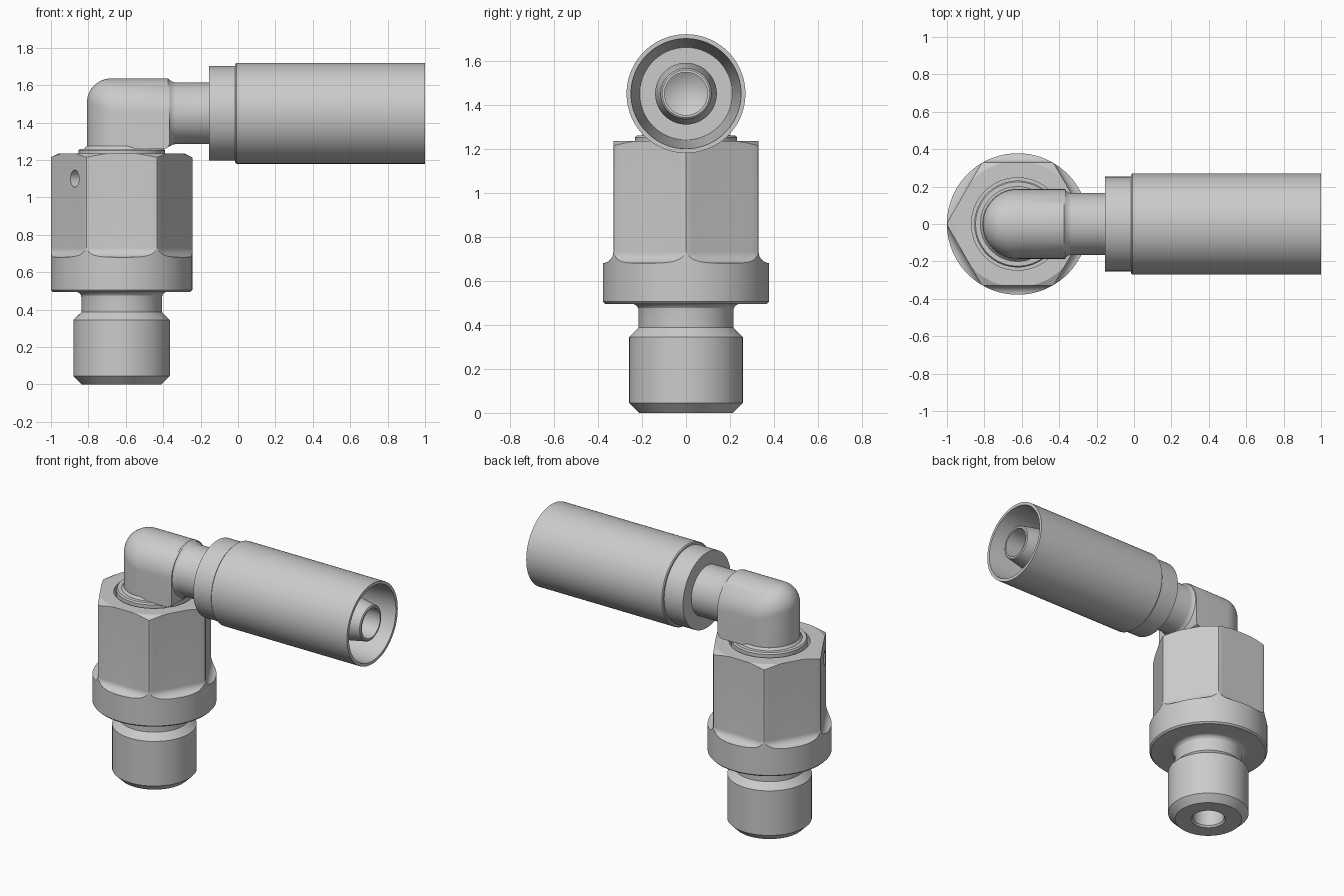
import bpy, bmesh, math
from mathutils import Matrix, Vector

if "Cube" in bpy.data.objects:
    bpy.data.objects.remove(bpy.data.objects["Cube"])

CX = -0.622   # vertical axis of the body
CZ = 1.45     # height of the hose axis


def finish(name, bm, angle=25):
    bmesh.ops.remove_doubles(bm, verts=bm.verts, dist=1e-5)
    bmesh.ops.recalc_face_normals(bm, faces=bm.faces)
    me = bpy.data.meshes.new(name)
    bm.to_mesh(me)
    bm.free()
    me.shade_smooth()
    me.set_sharp_from_angle(angle=math.radians(angle))
    ob = bpy.data.objects.new(name, me)
    bpy.context.collection.objects.link(ob)
    return ob


def skin(bm, rings, wrap):
    """Quads between successive point rows."""
    vs = [[bm.verts.new(p) for p in r] for r in rings]
    pairs = list(zip(vs, vs[1:])) + ([(vs[-1], vs[0])] if wrap else [])
    for a, b in pairs:
        for i in range(len(a) - (1 if wrap else 0)):
            j = (i + 1) % len(a)
            bm.faces.new((a[i], a[j], b[j], b[i]))
    return vs


def lathe(name, column, matrix, n=96):
    """Revolve column(angle) -> [(radius, height)] about local z."""
    rings = []
    for k in range(n):
        t = 2 * math.pi * k / n
        rings.append([matrix @ Vector((r * math.cos(t), r * math.sin(t), z))
                      for r, z in column(t)])
    bm = bmesh.new()
    skin(bm, rings, True)
    return finish(name, bm)


# --- hex body with flange, neck and plug end ---
R, FLAT, FIL, TOP, RTOP = 0.378, 0.33, 0.05, 1.235, 0.337


def body_column(t):
    c = math.cos((t % (math.pi / 3)) - math.pi / 6)
    pts = [(0, 0.7), (0.1, 0.65), (0.1, 0.012), (0.11, 0), (0.213, 0),
           (0.258, 0.045), (0.258, 0.345), (0.215, 0.387), (0.215, 0.46)]
    pts += [(0.245 - 0.03 * math.cos(a), 0.465 + 0.03 * math.sin(a))
            for a in (0.4, 0.8, 1.2, math.pi / 2)]
    pts += [(0.368, 0.495), (R, 0.505)]
    # concave run-out from the flange into each flat
    over = max(0, R * c - FLAT)
    phi = math.acos(1 - over / FIL)
    for k in range(8, -1, -1):
        p = phi * k / 8
        pts.append((min(R, (FLAT + FIL * (1 - math.cos(p))) / c),
                    0.73 - FIL * math.sin(p)))
    # chamfered top corners and recess for the swivel
    r = min(R, FLAT / c)
    pts += [(r, TOP - 0.5 * max(0, r - RTOP)), (min(r, RTOP), TOP),
            (0.247, TOP), (0.247, 1.1), (0, 1.1)]
    return pts


upright = Matrix.Translation((CX, 0, 0))
body = lathe("hex_body", body_column, upright, 144)

# small pin hole in the front left flat
n = Vector((-math.cos(math.pi / 6), -0.5, 0))
tan = Vector((0.5, -math.cos(math.pi / 6), 0))
bm = bmesh.new()
place = Matrix.Translation(Vector((CX, 0, 1.1)) + n * 0.33 + tan * 0.07) \
    @ n.to_track_quat('Z', 'Y').to_matrix().to_4x4()
bmesh.ops.create_cone(bm, cap_ends=True, segments=32, radius1=0.046,
                      radius2=0.046, depth=0.12, matrix=place)
cutter = finish("pin_hole_cutter", bm)
cutter.hide_render = True
mod = body.modifiers.new("pin_hole", 'BOOLEAN')
mod.operation, mod.solver, mod.object = 'DIFFERENCE', 'EXACT', cutter
dg = bpy.context.evaluated_depsgraph_get()
cut_mesh = bpy.data.meshes.new_from_object(body.evaluated_get(dg))
body.modifiers.clear()
body.data = cut_mesh
cut_mesh.shade_smooth()
cut_mesh.set_sharp_from_angle(angle=math.radians(25))
bpy.data.objects.remove(cutter)

# --- swivel collar under the elbow ---
collar = [(0, 1.09), (0.232, 1.09), (0.232, 1.25), (0.225, 1.26),
          (0.2, 1.26), (0.188, 1.275), (0, 1.275)]
lathe("swivel_collar", lambda t: collar, upright)

# --- elbow block: slices across y, round back and top, rounded corner ---
ER, XR, ZB = 0.186, -0.365, 1.258
rings = []
for k in range(33):
    a = math.pi * (k / 32 - 0.5)
    h = ER * math.cos(a)
    y = ER * math.sin(a)
    cr = 0.13 * h / ER
    left, top = CX - h, CZ + h
    ring = [(left, y, ZB), (XR - 0.03, y, ZB), (XR - 0.009, y, ZB + 0.009),
            (XR, y, ZB + 0.03), (XR, y, top - 0.008 * h / ER),
            (XR - 0.008, y, top)]
    for i in range(13):
        p = math.pi / 2 * (1 + i / 12)
        ring.append((left + cr + cr * math.cos(p), y,
                     top - cr + cr * math.sin(p)))
    rings.append(ring)
bm = bmesh.new()
vs = []
for r in rings:
    vs.append([bm.verts.new(p) for p in r])
for a, b in zip(vs, vs[1:]):
    for i in range(len(a)):
        j = (i + 1) % len(a)
        bm.faces.new((a[i], a[j], b[j], b[i]))
bm.faces.new(vs[0])
bm.faces.new(vs[-1])
finish("elbow", bm, 30)

# --- hose tail: tube and tapered hollow nipple along +x ---
along = Matrix.Translation((0, 0, CZ)) @ Matrix.Rotation(math.pi / 2, 4, 'Y')
nipple = [(0, -0.4), (0.178, -0.4), (0.178, -0.365), (0.168, -0.35),
          (0.165, -0.335), (0.165, -0.1), (0.14, -0.1), (0.14, 0.85),
          (0.115, 0.985), (0.108, 0.99), (0.097, 0.99), (0.097, -0.28),
          (0, -0.34)]
lathe("hose_nipple", lambda t: nipple, along)

# --- crimp sleeve, open at the hose end ---
sleeve = [(0.13, -0.155), (0.253, -0.155), (0.253, -0.015), (0.264, -0.015),
          (0.27, -0.009), (0.27, 1.0), (0.25, 1.0), (0.21, 0.4),
          (0.13, 0.4), (0.13, -0.155)]
lathe("crimp_sleeve", lambda t: sleeve, along)
